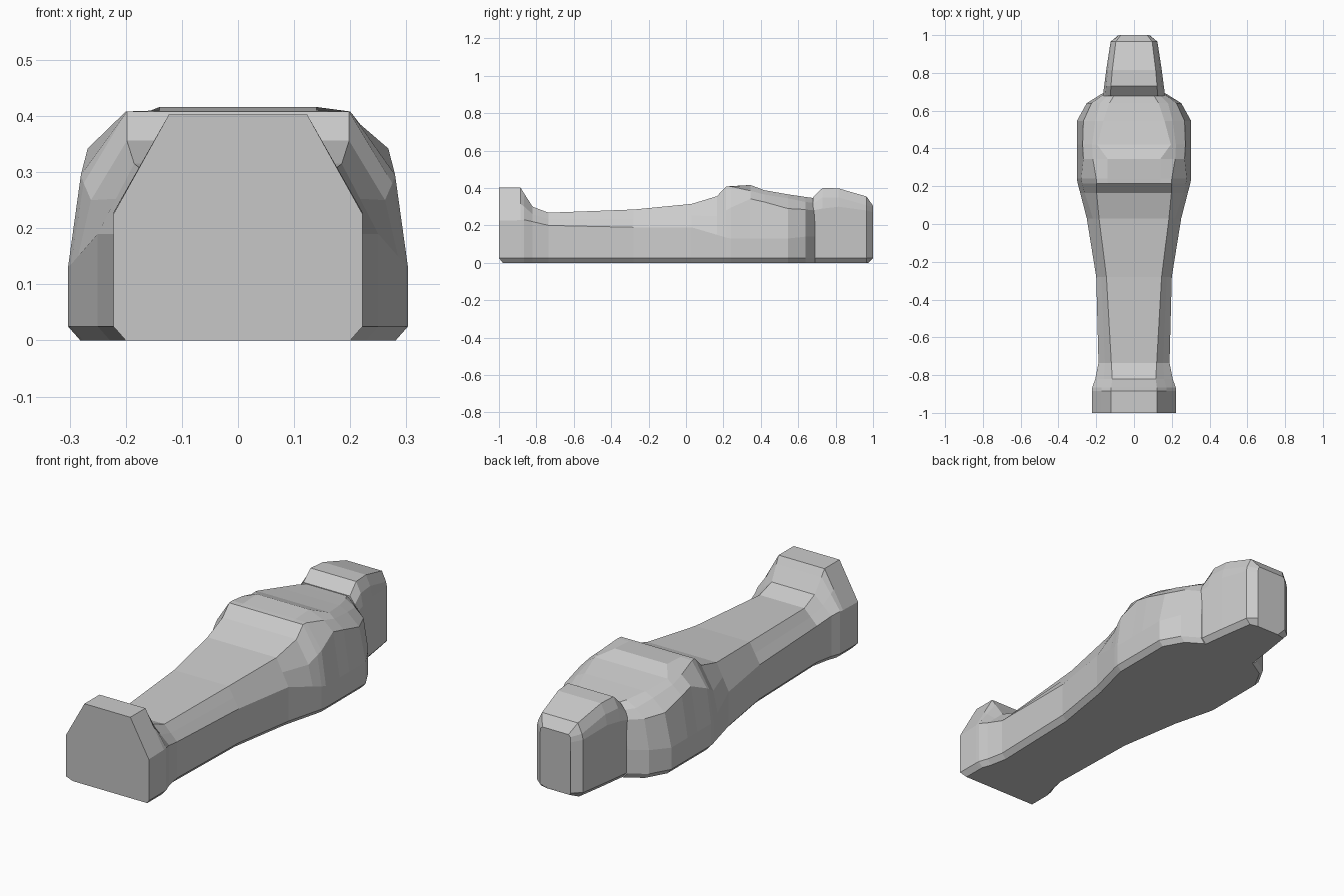
import bpy, bmesh

if "Cube" in bpy.data.objects:
    bpy.data.objects.remove(bpy.data.objects["Cube"])


def section(y, w, zs, xt, zt, xm=None, zm=None, xi=None, zi=None, inset=.022, yb=None):
    """One cross-section ring: chamfered base, wall, slanted shoulder, flat top."""
    if xm is None:
        xm, zm = (w + xt) / 2, (zs + zt) / 2
    if xi is None:
        xi, zi = xt * .7, zt
    half = [(w - inset, 0), (w, .025), (w, zs), (xm, zm), (xt, zt), (xi, zi)]
    ring = half + [(-x, z) for x, z in reversed(half)]
    return [(x, (y if yb is None or z > 0 else yb), z) for x, z in ring]


def loft(name, stations):
    bm = bmesh.new()
    rings = [[bm.verts.new(p) for p in section(*s[0], **s[1])] for s in stations]
    for a, b in zip(rings, rings[1:]):
        for i in range(len(a)):
            j = (i + 1) % len(a)
            bm.faces.new((a[i], a[j], b[j], b[i]))
    bm.faces.new(rings[0])
    bm.faces.new(rings[-1])
    bmesh.ops.recalc_face_normals(bm, faces=bm.faces)
    me = bpy.data.meshes.new(name)
    bm.to_mesh(me)
    bm.free()
    ob = bpy.data.objects.new(name, me)
    bpy.context.collection.objects.link(ob)
    return ob


# Foot block, legs and torso: y, wall half-width, wall height, top half-width, top height
loft("body", [
    ((-1, .222, .225, .123, .403), dict(yb=-.98)),
    ((-.885, .222, .228, .123, .403), {}),
    ((-.865, .221, .23, .121, .37), {}),
    ((-.82, .205, .22, .115, .30), {}),
    ((-.735, .188, .20, .12, .268), {}),
    ((-.28, .20, .19, .146, .285), {}),
    ((.03, .25, .19, .185, .315), {}),
    ((.165, .285, .15, .198, .356), dict(xm=.262, zm=.25)),
    ((.215, .298, .135, .198, .408), dict(xm=.275, zm=.28)),
    ((.24, .303, .13, .20, .408), dict(xm=.28, zm=.295, xi=.14, zi=.41)),
    ((.345, .303, .13, .218, .385), dict(xm=.268, zm=.342, xi=.14, zi=.416)),
    ((.42, .303, .13, .222, .365), dict(xm=.272, zm=.325, xi=.195, zi=.388)),
    ((.545, .303, .13, .205, .345), dict(xm=.268, zm=.29, xi=.162, zi=.366)),
    ((.64, .25, .14, .18, .325), dict(xm=.225, zm=.285, xi=.13, zi=.352)),
    ((.69, .17, .14, .13, .32), dict(xm=.155, zm=.28, xi=.10, zi=.345)),
])

# Head with sloping crown and chamfered end
loft("head", [
    ((.678, .165, .28, .125, .35), dict(xm=.152, zm=.315)),
    ((.73, .158, .29, .122, .40), dict(xm=.147, zm=.35)),
    ((.815, .147, .30, .115, .398), dict(xm=.138, zm=.35)),
    ((.965, .124, .28, .096, .355), dict(xm=.118, zm=.308)),
    ((1, .082, .27, .07, .305), dict(xm=.08, zm=.295, yb=.975)),
])
